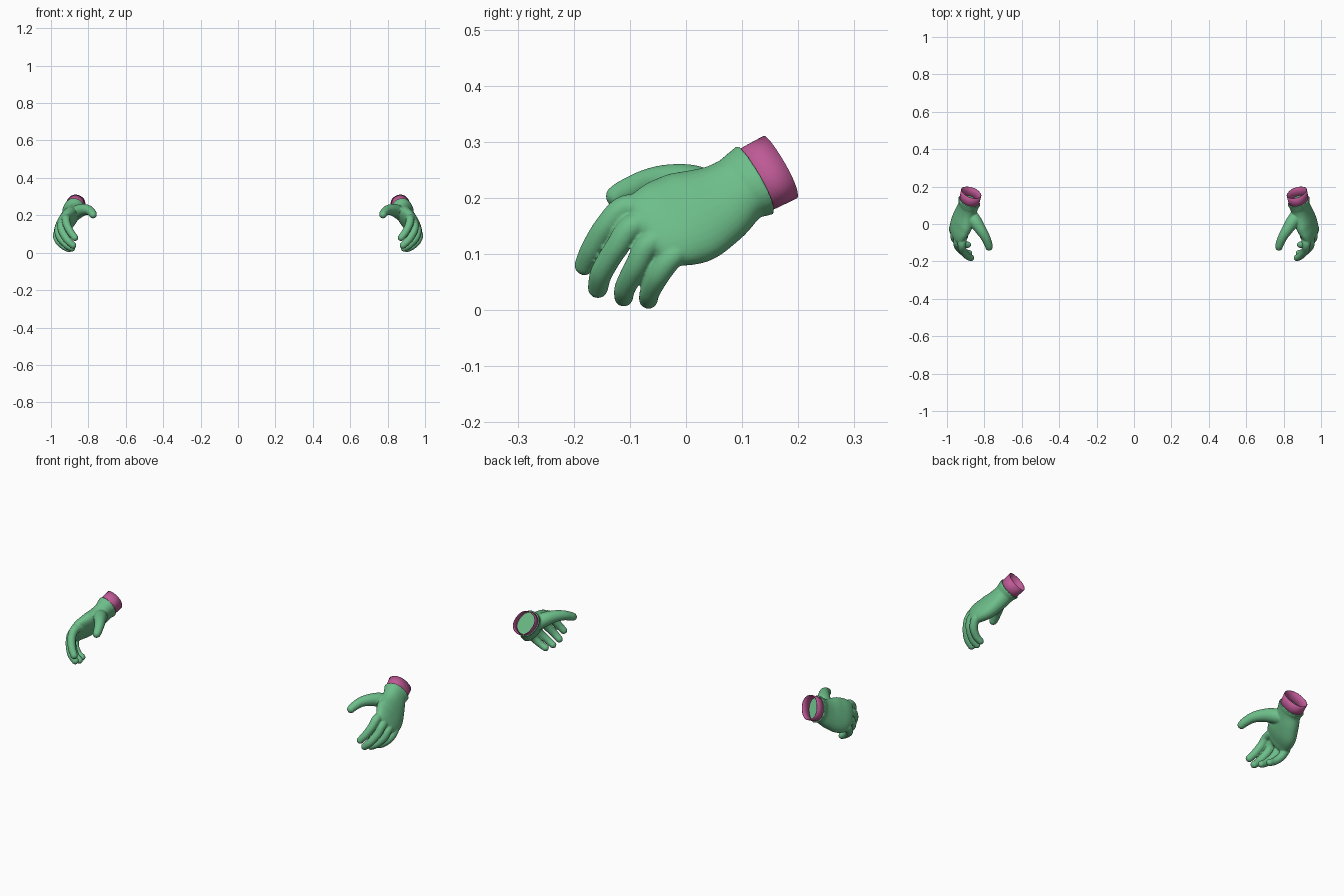
import bpy, bmesh, math
from mathutils import Vector as V

if "Cube" in bpy.data.objects:
    bpy.data.objects.remove(bpy.data.objects["Cube"])


def material(name, rgb):
    m = bpy.data.materials.new(name)
    m.diffuse_color = (*rgb, 1)
    m.use_nodes = True
    m.node_tree.nodes["Principled BSDF"].inputs["Base Color"].default_value = m.diffuse_color
    return m


def loft(bm, rings, caps=True, n=32, power=1.0):
    """Skin a list of (centre, half_u, half_v) cross-sections."""
    loops = []
    for c, u, v in rings:
        loop = []
        for i in range(n):
            a = 2 * math.pi * i / n
            ca, sa = math.cos(a), math.sin(a)
            loop.append(bm.verts.new(c + u * math.copysign(abs(ca) ** power, ca)
                                     + v * math.copysign(abs(sa) ** power, sa)))
        loops.append(loop)
    for p, q in zip(loops, loops[1:]):
        for i in range(n):
            j = (i + 1) % n
            bm.faces.new((p[i], p[j], q[j], q[i]))
    if caps:
        bm.faces.new(loops[0][::-1])
        bm.faces.new(loops[-1])


def spline(keys, steps=6):
    """Catmull-Rom through tuples of any length."""
    k = [Vn for Vn in keys]
    k = [k[0]] + k + [k[-1]]
    out = []
    for i in range(1, len(k) - 2):
        for s in range(steps):
            t = s / steps
            out.append([0.5 * (2 * b + (c - a) * t + (2 * a - 5 * b + 4 * c - d) * t * t
                               + (3 * b - a - 3 * c + d) * t ** 3)
                        for a, b, c, d in zip(*k[i - 1:i + 3])])
    out.append(list(k[-1]))
    return out


def finger(bm, keys):
    """Tapered round tube with a domed tip."""
    pts = spline(keys)
    cs = [V(p[:3]) for p in pts]
    rad = [p[3] for p in pts]
    end = (cs[-1] - cs[-2]).normalized()
    r = rad[-1]
    base = cs[-1].copy()
    for a in (20, 40, 60, 80):
        cs.append(base + end * r * math.sin(math.radians(a)))
        rad.append(r * math.cos(math.radians(a)))
    rings = []
    for i, c in enumerate(cs):
        d = (cs[min(i + 1, len(cs) - 1)] - cs[max(i - 1, 0)]).normalized()
        u = d.cross(V((1, 0.2, 0.1))).normalized()
        rings.append((c, u * rad[i], d.cross(u) * rad[i]))
    loft(bm, rings, n=20)


def finish(bm, name, mat):
    bmesh.ops.recalc_face_normals(bm, faces=bm.faces)
    me = bpy.data.meshes.new(name)
    bm.to_mesh(me)
    bm.free()
    ob = bpy.data.objects.new(name, me)
    bpy.context.collection.objects.link(ob)
    me.materials.append(mat)
    return ob


green = material("glove_green", (0.153, 0.515, 0.254))
pink = material("cuff_pink", (0.515, 0.102, 0.305))

# Palm: centre, width direction, half width, half thickness
bm = bmesh.new()
axis = V((0.2, -0.87, -0.45)).normalized()
palm = [
    (.880, .124, .232, -.40, -.45, .78, .070, .056),
    (.883, .112, .226, -.40, -.45, .78, .067, .053),
    (.888, .092, .213, -.38, -.46, .78, .064, .047),
    (.902, .055, .188, -.36, -.50, .77, .077, .045),
    (.920, .008, .166, -.33, -.54, .76, .090, .043),
    (.936, -.035, .154, -.30, -.60, .73, .086, .036),
    (.944, -.065, .145, -.28, -.64, .71, .074, .028),
    (.946, -.080, .138, -.28, -.64, .71, .056, .016),
]
pts = spline(palm)
rings = []
for i, p in enumerate(pts):
    c = V(p[:3])
    d = (V(pts[min(i + 1, len(pts) - 1)][:3]) - V(pts[max(i - 1, 0)][:3])).normalized()
    if i < 8:
        d = axis
    w = V(p[3:6])
    w = (w - d * w.dot(d)).normalized()
    rings.append((c, w * p[6], d.cross(w) * p[7]))
loft(bm, rings, power=0.9)

# Index, middle, ring, little finger and thumb: x, y, z, radius
for keys in (
    [(.915, -.06, .180, .024), (.920, -.108, .182, .023), (.915, -.142, .150, .021),
     (.895, -.167, .110, .020), (.872, -.181, .080, .018)],
    [(.935, -.05, .160, .024), (.944, -.096, .148, .023), (.938, -.124, .111, .021),
     (.912, -.150, .068, .020), (.882, -.157, .039, .018)],
    [(.950, -.03, .135, .024), (.960, -.067, .116, .022), (.948, -.089, .077, .021),
     (.916, -.108, .041, .019), (.888, -.111, .023, .017)],
    [(.955, 0, .110, .022), (.969, -.025, .094, .021), (.959, -.049, .062, .020),
     (.930, -.064, .033, .018), (.903, -.067, .019, .017)],
    [(.882, .06, .200, .036), (.850, .015, .222, .036), (.820, -.030, .230, .030),
     (.795, -.070, .226, .025), (.779, -.108, .211, .022), (.775, -.123, .203, .020)],
):
    finger(bm, keys)
glove = finish(bm, "gloves", green)

# Fuse the parts into one smooth skin, then mirror for the other hand
rm = glove.modifiers.new("fuse", 'REMESH')
rm.mode = 'VOXEL'
rm.voxel_size = 0.003
rm.use_smooth_shade = True
sm = glove.modifiers.new("soften", 'SMOOTH')
sm.factor = 0.5
sm.iterations = 7
glove.modifiers.new("other_hand", 'MIRROR')

# Cuffs: short open oval sleeves
bm = bmesh.new()
w = V((-0.40, -0.45, 0.78))
w = (w - axis * w.dot(axis)).normalized()
n = axis.cross(w)
outer = V((.870, .168, .255))
loft(bm, [(outer + axis * t, w * .064 * s, n * .051 * s)
          for t, s in ((0, 1), (.03, .99), (.062, .97))], caps=False, n=40, power=0.9)
for f in bm.faces:
    f.smooth = True
cuff = finish(bm, "cuffs", pink)
so = cuff.modifiers.new("thickness", 'SOLIDIFY')
so.thickness = 0.003
cuff.modifiers.new("other_hand", 'MIRROR')
bpy.context.view_layer.objects.active = cuff
cuff.select_set(True)
bpy.ops.object.shade_smooth_by_angle(angle=math.radians(40))
